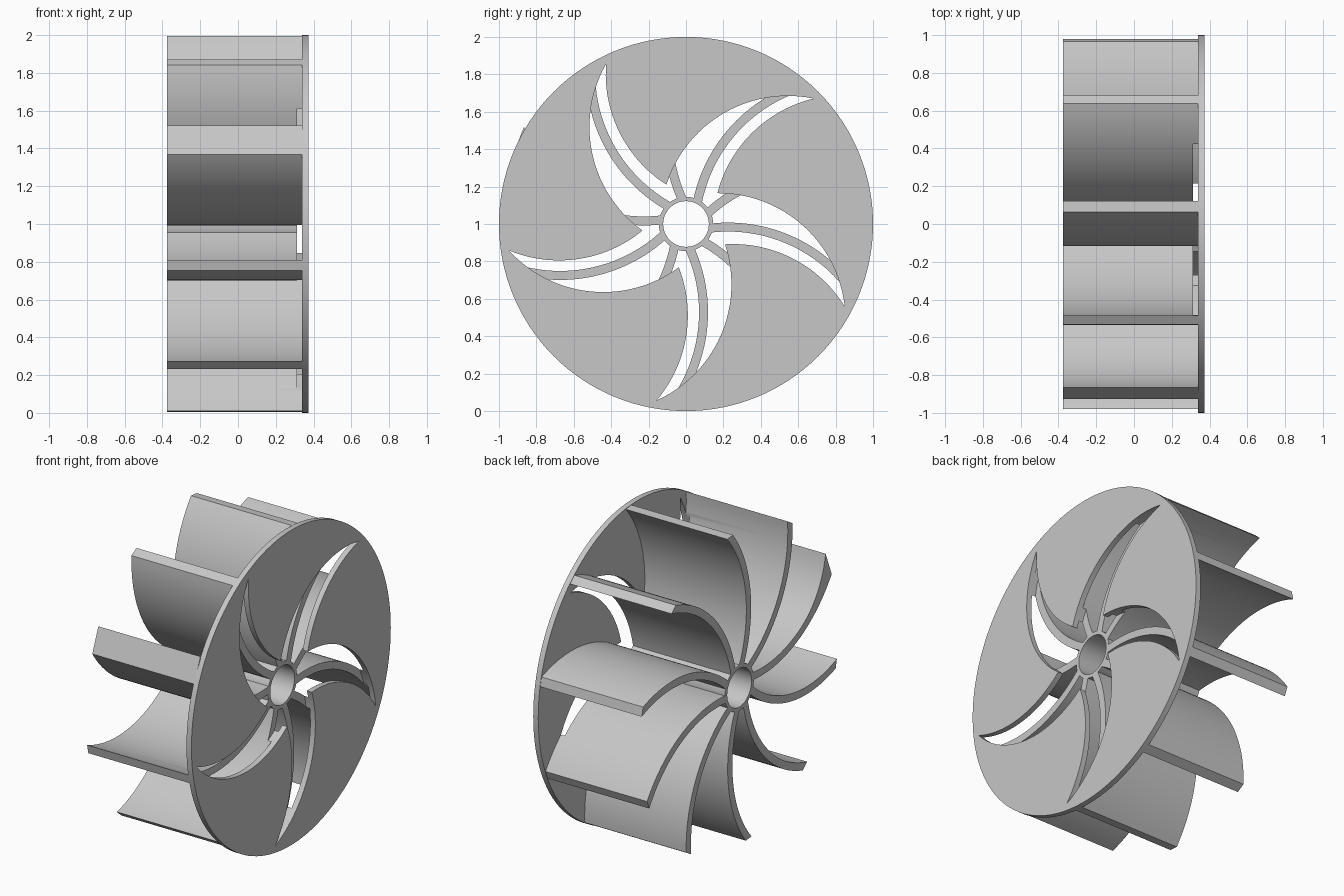
import bpy, bmesh, math
from mathutils import Vector

if "Cube" in bpy.data.objects:
    bpy.data.objects.remove(bpy.data.objects["Cube"], do_unlink=True)

grey = bpy.data.materials.new("plain grey")
grey.use_nodes = True
grey.diffuse_color = (0.57, 0.57, 0.57, 1)
grey.node_tree.nodes["Principled BSDF"].inputs["Base Color"].default_value = grey.diffuse_color

BACK, FRONT = -0.375, 0.373      # extent along the axle
PLATE = 0.338                    # inner face of the disc
RECESS = 0.312                   # depth the openings reach into the blades


def polar(r, a):
    return Vector((r * math.cos(a), r * math.sin(a)))


def circle(r, n=128):
    return [polar(r, math.tau * i / n) for i in range(n)]


def arc(a, b, sag, n=24):
    """Points from a towards b on an arc bulging left by sag, without b."""
    chord = b - a
    half = chord.length / 2
    radius = (half ** 2 + sag ** 2) / (2 * abs(sag))
    along = chord.normalized()
    left = Vector((-along.y, along.x)) * math.copysign(1, sag)
    centre = (a + b) / 2 - left * (radius - abs(sag))
    sweep = math.asin(half / radius)
    angles = [-sweep + 2 * sweep * i / n for i in range(n)]
    return [centre + radius * (along * math.sin(t) + left * math.cos(t)) for t in angles]


def prism(name, outline, x0, x1, hole=None):
    """Extrude a y-z outline along x; hole is an equally long inner outline."""
    bm = bmesh.new()

    def ring(pts, x):
        return [bm.verts.new((x, p.x, p.y + 1)) for p in pts]

    def bridge(a, b):
        for i in range(len(a)):
            j = (i + 1) % len(a)
            bm.faces.new((a[i], a[j], b[j], b[i]))

    o0, o1 = ring(outline, x0), ring(outline, x1)
    bridge(o0, o1)
    if hole:
        h0, h1 = ring(hole, x0), ring(hole, x1)
        bridge(h0, h1)
        bridge(o0, h0)
        bridge(o1, h1)
    else:
        bm.faces.new(o0)
        bm.faces.new(o1)
    bmesh.ops.recalc_face_normals(bm, faces=bm.faces)
    mesh = bpy.data.meshes.new(name)
    bm.to_mesh(mesh)
    bm.free()
    mesh.materials.append(grey)
    obj = bpy.data.objects.new(name, mesh)
    bpy.context.collection.objects.link(obj)
    return obj


def activate(obj):
    bpy.ops.object.select_all(action='DESELECT')
    obj.select_set(True)
    bpy.context.view_layer.objects.active = obj


def finish(obj, cutter):
    activate(obj)
    mod = obj.modifiers.new("opening", 'BOOLEAN')
    mod.operation, mod.solver, mod.object = 'DIFFERENCE', 'EXACT', cutter
    bpy.ops.object.modifier_apply(modifier=mod.name)
    bpy.ops.object.shade_smooth_by_angle(angle=math.radians(25))


# Star-shaped opening: five curved slots meeting round the hub
opening = []
for k in range(5):
    turn = math.radians(44.5 - 72 * k)
    corner = polar(0.235, turn + math.radians(72))
    tip = polar(0.957, turn)
    opening += arc(corner, tip, 0.175)
    opening += arc(tip, polar(0.235, turn), -0.1)
cutter = prism("opening_cutter", opening, RECESS, 0.5)
cutter.hide_render = True

# Front disc and hub tube
finish(prism("disc", circle(1.0), PLATE, FRONT), cutter)
finish(prism("hub", circle(0.145), BACK, PLATE, circle(0.122)), cutter)


# Curved blades, trimmed to the rim; one has a flared tip
CURVE, REACH = 0.82, 0.866
STEPS = 32


def blade_edge(turn, radius, rim, flare):
    pts = []
    for i in range(STEPS + 1):
        r = 0.132 + (rim - 0.132) * i / STEPS
        bend = math.acos((r * r + REACH ** 2 - radius ** 2) / (2 * r * REACH))
        widen = flare * max(0, (r - 0.6) / (rim - 0.6)) ** 2
        pts.append(polar(r, turn + bend - widen))
    return pts


for k in range(10):
    turn = math.radians(213 + 36 * k)
    flared = k == 7
    upper = blade_edge(turn, CURVE - 0.024, 1.01 if flared else 0.997,
                       math.radians(5.5) if flared else 0)
    lower = blade_edge(turn, CURVE + 0.024, 0.997, 0)
    finish(prism(f"blade_{k + 1}", upper + lower[::-1], BACK, PLATE + 0.004), cutter)

bpy.data.objects.remove(cutter, do_unlink=True)
